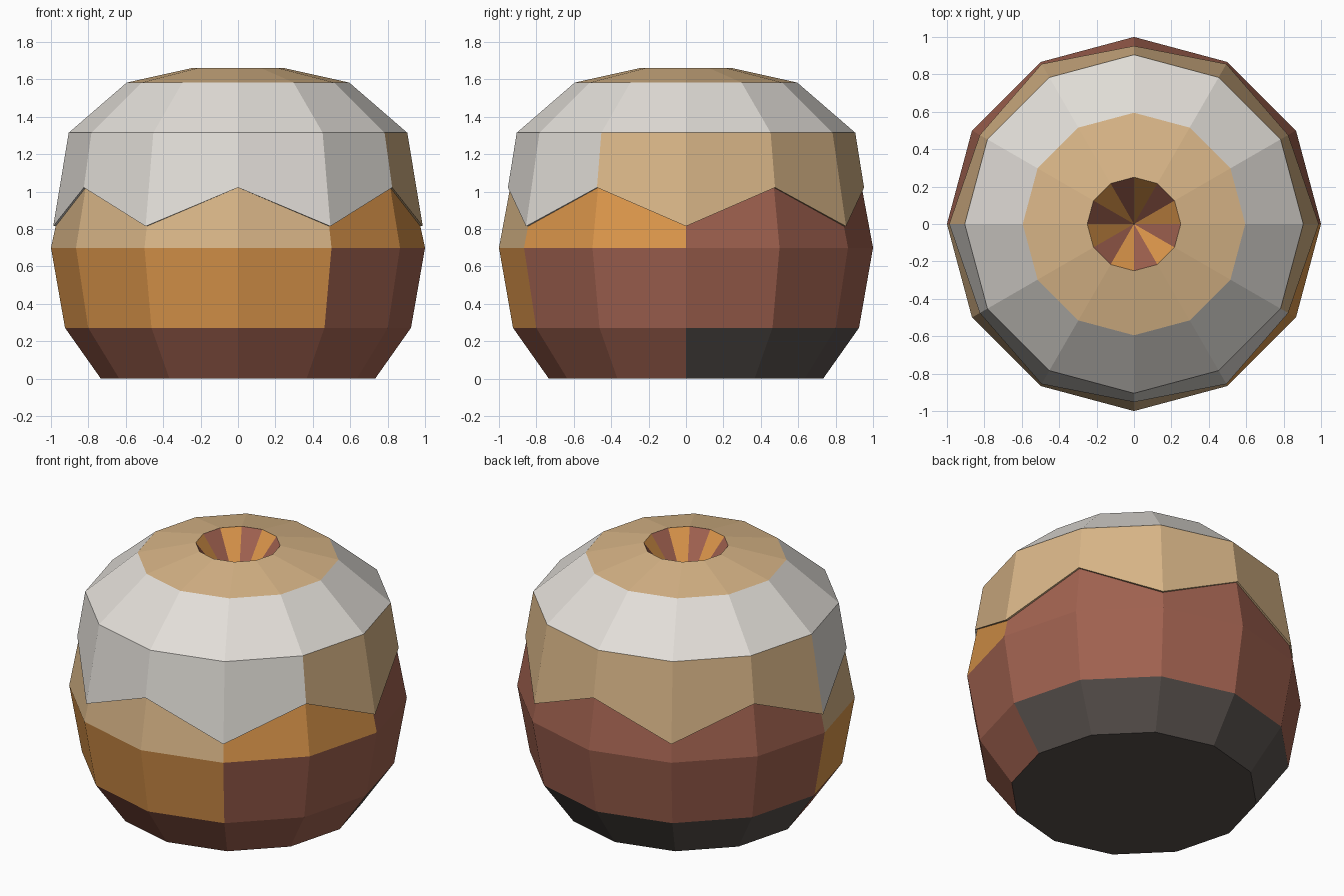
import bpy
import math

if "Cube" in bpy.data.objects:
    bpy.data.objects.remove(bpy.data.objects["Cube"])

N = 12  # sides


def srgb(h):
    c = [int(h[i:i + 2], 16) / 255 for i in (0, 2, 4)]
    return [x / 12.92 if x <= 0.04045 else ((x + 0.055) / 1.055) ** 2.4 for x in c] + [1]


MATS = {}
for name, code in (("white", "E2DED8"), ("tan", "D8B587"), ("orange", "DD974B"),
                   ("brown", "A16250"), ("charcoal", "57504C")):
    MATS[name] = bpy.data.materials.new(name)
    MATS[name].diffuse_color = srgb(code)
NAMES = list(MATS)


def ring(even, odd=None):
    """Twelve points; even and odd corners may have their own (radius, height)."""
    pts = []
    for k in range(N):
        r, z = even if k % 2 == 0 or odd is None else odd
        a = math.tau * k / N
        pts.append((r * math.cos(a), r * math.sin(a), z))
    return pts


def lathe(name, rings, rules, floor=None):
    """Join successive rings; rules[i](sector) names the colour of each face."""
    verts = [p for rg in rings for p in rg]
    faces, cols = [], []
    for i, rule in enumerate(rules):
        a, b = i * N, (i + 1) * N
        for k in range(N):
            n = (k + 1) % N
            faces.append((a + k, a + n, b + n, b + k))
            cols.append(NAMES.index(rule(k)))
    if floor:
        faces.append(tuple(reversed(range(N))))
        cols.append(NAMES.index(floor))
    me = bpy.data.meshes.new(name)
    me.from_pydata(verts, [], faces)
    for m in MATS.values():
        me.materials.append(m)
    for p, c in zip(me.polygons, cols):
        p.material_index = c
    ob = bpy.data.objects.new(name, me)
    bpy.context.collection.objects.link(ob)
    return ob


# Sector k spans 30k to 30k+30 degrees, so 6-11 is the front half
def foot_colour(k):
    return "brown" if k >= 6 else "charcoal"


def belly_colour(k):
    return "orange" if 6 <= k <= 9 else "brown"


def waist_colour(k):
    return "brown" if k < 6 else "tan" if k <= 9 else "orange"


def collar_colour(k):
    return "white" if 6 <= k <= 10 else "tan"


def all_of(c):
    return lambda k: c


def stripes(k):
    return "brown" if k % 2 else "orange"


# Body, ending just under the zigzag edge
zig_in = ring((0.975, 0.815), (0.94, 1.022))
lathe("body", [ring((0.733, 0)), ring((0.925, 0.272)), ring((1.0, 0.70)), zig_in],
      [foot_colour, belly_colour, waist_colour], floor="charcoal")

# Overlapping upper shell with zigzag lower edge
lathe("upper_shell", [zig_in, ring((0.988, 0.815), (0.952, 1.022)),
                      ring((0.905, 1.315)), ring((0.595, 1.583))],
      [collar_colour, collar_colour, all_of("white")])

# Shallow top cap
lathe("top_cap", [ring((0.595, 1.583)), ring((0.25, 1.66))], [all_of("tan")])

# Striped funnel in the top
lathe("top_funnel", [ring((0.25, 1.66)), ring((0.002, 1.33))], [stripes])

for m in bpy.data.materials:
    if m.users and not m.is_grease_pencil:
        m.use_nodes = True
        m.node_tree.nodes["Principled BSDF"].inputs["Base Color"].default_value = m.diffuse_color
